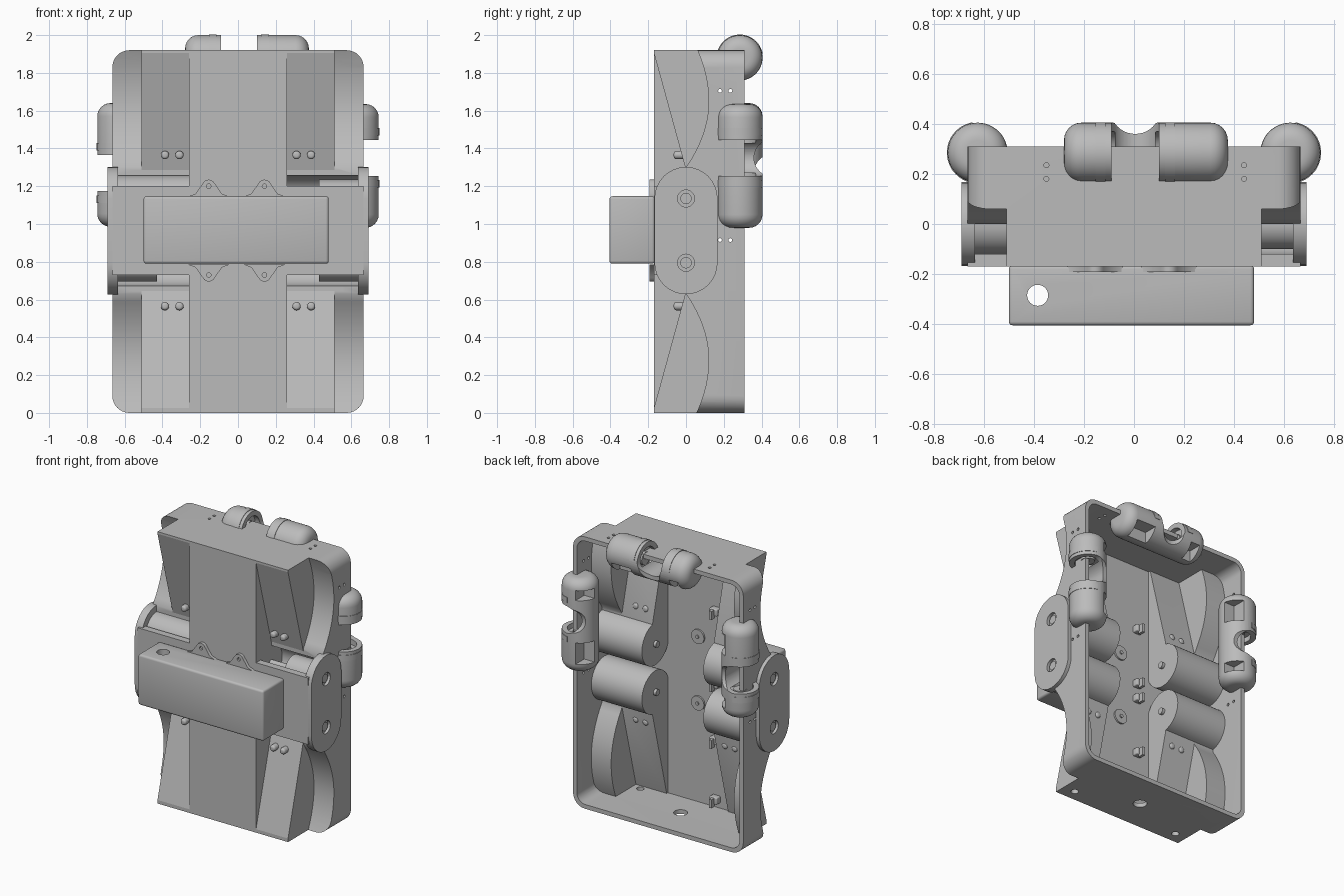
import bpy, bmesh, math
from mathutils import Matrix, Vector

if "Cube" in bpy.data.objects:
    bpy.data.objects.remove(bpy.data.objects["Cube"])

grey = bpy.data.materials.new("matte_grey")
grey.use_nodes = True
grey.diffuse_color = (0.5, 0.5, 0.5, 1)
grey.node_tree.nodes["Principled BSDF"].inputs["Base Color"].default_value = (0.5, 0.5, 0.5, 1)

MID = 0.965          # height of the horizontal symmetry plane
AXLE = 1.135         # height of the upper motor axle


def finish(name, bm):
    bmesh.ops.recalc_face_normals(bm, faces=bm.faces)
    mesh = bpy.data.meshes.new(name)
    bm.to_mesh(mesh)
    bm.free()
    mesh.materials.append(grey)
    ob = bpy.data.objects.new(name, mesh)
    bpy.context.collection.objects.link(ob)
    return ob


def box(name, lo, hi, bevel=0, pick=None, segs=4):
    bm = bmesh.new()
    lo, hi = Vector(lo), Vector(hi)
    bmesh.ops.create_cube(bm, size=1, matrix=Matrix.Translation((lo + hi) / 2) @ Matrix.Diagonal((*(hi - lo), 1)))
    if bevel:
        edges = [e for e in bm.edges if pick is None or pick(e)]
        bmesh.ops.bevel(bm, geom=edges, offset=bevel, segments=segs, profile=0.5, affect='EDGES')
    return finish(name, bm)


def rod(name, axis, a, b, r, bevel=0, sides=40):
    """Cylinder from point a, running along an axis up to coordinate b."""
    bm = bmesh.new()
    i = 'xyz'.index(axis)
    centre = Vector(a)
    length = b - centre[i]
    centre[i] += length / 2
    rot = (Matrix.Rotation(math.pi / 2, 4, 'Y'), Matrix.Rotation(math.pi / 2, 4, 'X'), Matrix())[i]
    bmesh.ops.create_cone(bm, cap_ends=True, segments=sides, radius1=r, radius2=r,
                          depth=abs(length), matrix=Matrix.Translation(centre) @ rot)
    if bevel:
        rims = {e for f in bm.faces if len(f.verts) > 4 for e in f.edges}
        bmesh.ops.bevel(bm, geom=list(rims), offset=bevel, segments=6, profile=0.5, affect='EDGES')
    return finish(name, bm)


def prism(name, pts, x0, x1, round_inner=0):
    """Extrude a (y, z) profile along x; optionally round the deep edge at x0."""
    bm = bmesh.new()
    rings = [[bm.verts.new((x, y, z)) for y, z in pts] for x in (x0, x1)]
    for ring in rings:
        bm.faces.new(ring)
    n = len(pts)
    for i in range(n):
        j = (i + 1) % n
        bm.faces.new((rings[0][i], rings[0][j], rings[1][j], rings[1][i]))
    if round_inner:
        edges = [e for e in bm.edges if all(v.co.x == x0 and v.co.y > 0.01 for v in e.verts)]
        bmesh.ops.bevel(bm, geom=edges, offset=round_inner, segments=5, profile=0.5, affect='EDGES')
    return finish(name, bm)


def boolean(target, cutter, op='DIFFERENCE'):
    mod = target.modifiers.new("cut", 'BOOLEAN')
    mod.operation, mod.object, mod.solver = op, cutter, 'EXACT'
    bpy.context.view_layer.objects.active = target
    bpy.ops.object.modifier_apply(modifier=mod.name)
    bpy.data.objects.remove(cutter)


def along_y(e):
    return abs(e.verts[0].co.y - e.verts[1].co.y) > 0.01


def flip(pts, sz):
    return [(y, MID + sz * (z - MID)) for y, z in pts]


def scallop(off):
    """Curved outer wheel-well profile, from top to axle."""
    out = []
    for k in range(17):
        z = 1.95 - 0.65 * k / 16
        span, drop = (0.27, 0.06) if z > 1.65 else (0.35, 0.12)
        out.append((0.12 - drop * ((z - 1.65) / span) ** 2 + off, z))
    return out


# Body shell: outer block, and a cavity that leaves room for four wheel wells
body = box("body_shell", (-0.665, -0.17, 0), (0.665, 0.31, 1.92), 0.09, along_y, 8)
cavity = box("cavity", (-0.635, -0.14, 0.03), (0.635, 0.5, 1.89), 0.065, along_y, 8)
quads = [(sx, sz) for sx in (-1, 1) for sz in (-1, 1)]
slope_pod = [(-0.3, 1.95), (-0.14, 1.95), (0.03, 1.29), (0.03, AXLE), (-0.3, AXLE)]
lip = [(0, AXLE), (-0.12, AXLE), (-0.12, 1.2), (-0.3, 1.2)]
slope_cut = [(-0.3, 1.905), (-0.17, 1.905), (0, 1.285)] + lip
for sx, sz in quads:
    za = MID + sz * (AXLE - MID)
    boolean(cavity, prism("pod", flip(slope_pod, sz), sx * 0.24, sx * 0.52))
    boolean(cavity, prism("pod", flip(scallop(0.03) + slope_pod[-2:] + [(-0.3, 1.95)], sz), sx * 0.48, sx * 0.7))
    boolean(cavity, rod("pod", 'x', (sx * 0.24, 0, za), sx * 0.7, 0.15))
boolean(body, cavity)
for sx, sz in quads:
    za = MID + sz * (AXLE - MID)
    boolean(body, prism("well", flip(slope_cut, sz), sx * 0.26, sx * 0.55))
    boolean(body, prism("well", flip([(-0.3, 1.95)] + scallop(0) + lip, sz), sx * 0.51, sx * 0.8, 0.04))
    boolean(body, rod("pocket", 'x', (sx * 0.26, 0, za), sx * 0.645, 0.122))

# Screw holes through the side, top and bottom walls
for y in (0.18, 0.235):
    for z in (1.705, 0.915):
        boolean(body, rod("hole", 'x', (-0.8, y, z), 0.8, 0.01, sides=12))
    for x in (-0.35, 0.44):
        boolean(body, rod("hole", 'z', (x, y, 1.85), 2, 0.01, sides=12))
for x, y, r in ((-0.42, -0.09, 0.025), (0.42, -0.09, 0.025), (0, 0.06, 0.045)):
    boolean(body, rod("hole", 'z', (x, y, -0.1), 0.06, r))

# Motors, with a small axle pin on the inner end of each pod
for sx, sz in quads:
    za = MID + sz * (AXLE - MID)
    rod("motor", 'x', (sx * 0.43, 0, za), sx * 0.65, 0.1)
    rod("motor_shaft", 'x', (sx * 0.22, 0, za), sx * 0.45, 0.022, sides=20)
    for x in (0.31, 0.387):
        rod("slope_bolt", 'y', (sx * x, -0.065, MID + sz * 0.4), 0.02, 0.022, 0.015, 16)

# Rounded end plates carrying the axles
for sx in (-1, 1):
    outline = []
    for k in range(34):
        a = math.pi * (k - (k > 16)) / 16
        outline.append((0.167 * math.cos(a), (AXLE if k < 17 else 2 * MID - AXLE) + 0.167 * math.sin(a)))
    plate = prism("side_plate", outline, sx * 0.636, sx * 0.69)
    for z in (AXLE, 2 * MID - AXLE):
        boolean(plate, rod("counterbore", 'x', (sx * 0.67, 0, z), sx * 0.8, 0.045))
        rod("axle_washer", 'x', (sx * 0.66, 0, z), sx * 0.68, 0.03)

# Front battery box with a cable hole, and its mounting ears
battery = box("battery_box", (-0.5, -0.405, 0.79), (0.48, -0.165, 1.147), 0.015, segs=3)
boolean(battery, rod("hole", 'z', (-0.385, -0.285, 0.7), 1.3, 0.042))
for x in (-0.155, 0.14):
    for sz in (-1, 1):
        z = MID + sz * 0.235
        bm = bmesh.new()
        shape = [(-0.11, -0.055), (-0.07, -0.04), (-0.035, 0.01)]
        shape += [(-0.035 * math.cos(a), 0.035 * math.sin(a)) for a in (math.pi * k / 8 for k in range(1, 8))]
        shape += [(0.035, 0.01), (0.07, -0.04), (0.11, -0.055)]
        face = bm.faces.new([bm.verts.new((x + u, -0.192, z + sz * v)) for u, v in shape])
        grown = bmesh.ops.extrude_face_region(bm, geom=[face])["geom"]
        bmesh.ops.translate(bm, vec=(0, 0.03, 0), verts=[v for v in grown if isinstance(v, bmesh.types.BMVert)])
        ear = finish("mounting_ear", bm)
        boolean(ear, rod("hole", 'y', (x, -0.3, z), -0.18, 0.012, sides=16))

# Small fittings on the inside of the front wall
for z in (1.2, 0.73):
    rod("inner_washer", 'y', (0, -0.15, z), -0.128, 0.05)
    rod("inner_pin", 'y', (0, -0.15, z), -0.12, 0.012, sides=16)
for z in (1.42, 1.02, 0.91, 0.51, 0.09):
    box("clip_base", (-0.17, -0.15, z - 0.025), (-0.11, -0.1, z + 0.025), 0.008)
    box("clip_tab", (-0.15, -0.11, z - 0.04), (-0.13, -0.07, z + 0.02))


# Rounded joint housings: built lying along x, facing up, then turned into place
def housing(label, angle, place):
    Y = 0.285
    main = rod(label + "_joint_housing", 'x', (-0.285, Y, 0), 0.37, 0.12, 0.07, 48)
    boolean(main, box("gap", (-0.095, 0, 0.03), (0.095, 0.6, 0.3)))
    boolean(main, rod("saddle", 'y', (0, 0, 0.03), 0.6, 0.095))
    boolean(main, rod("notch", 'z', (0, 0.46, -0.3), 0.3, 0.1))
    parts = [main]
    for s, end in ((-1, -0.22), (1, 0.3)):
        boolean(main, rod("socket", 'x', (s * 0.08, Y, 0), s * 0.13, 0.085))
        x0, x1 = sorted((s * 0.15, end))
        boolean(main, box("hollow", (x0, 0.3, -0.3), (x1, 0.6, -0.04)))
        parts.append(rod(label + "_joint_hub", 'x', (s * 0.11, Y, 0), s * 0.14, 0.045))
        # raised strap around each housing
        strap = rod(label + "_joint_strap", 'x', (s * 0.118, Y, 0), s * 0.158, 0.123, sides=48)
        boolean(strap, box("trim", (-0.5, 0, -0.5), (0.5, 0.6, 0.02)))
        boolean(strap, rod("bore", 'x', (-0.5, Y, 0), 0.5, 0.115))
        parts.append(strap)
    move = Matrix.Translation(place) @ Matrix.Rotation(angle, 4, 'Y')
    for ob in parts:
        ob.data.transform(move)


housing("top", 0, (0.005, 0, 1.88))
housing("left", math.pi / 2, (0.625, 0, 1.35))
housing("right", -math.pi / 2, (-0.625, 0, 1.27))

# Smooth shading with crisp edges
bpy.ops.object.select_all(action='DESELECT')
for ob in bpy.context.collection.objects:
    if ob.type == 'MESH':
        ob.select_set(True)
        bpy.context.view_layer.objects.active = ob
bpy.ops.object.shade_smooth_by_angle(angle=math.radians(35))
